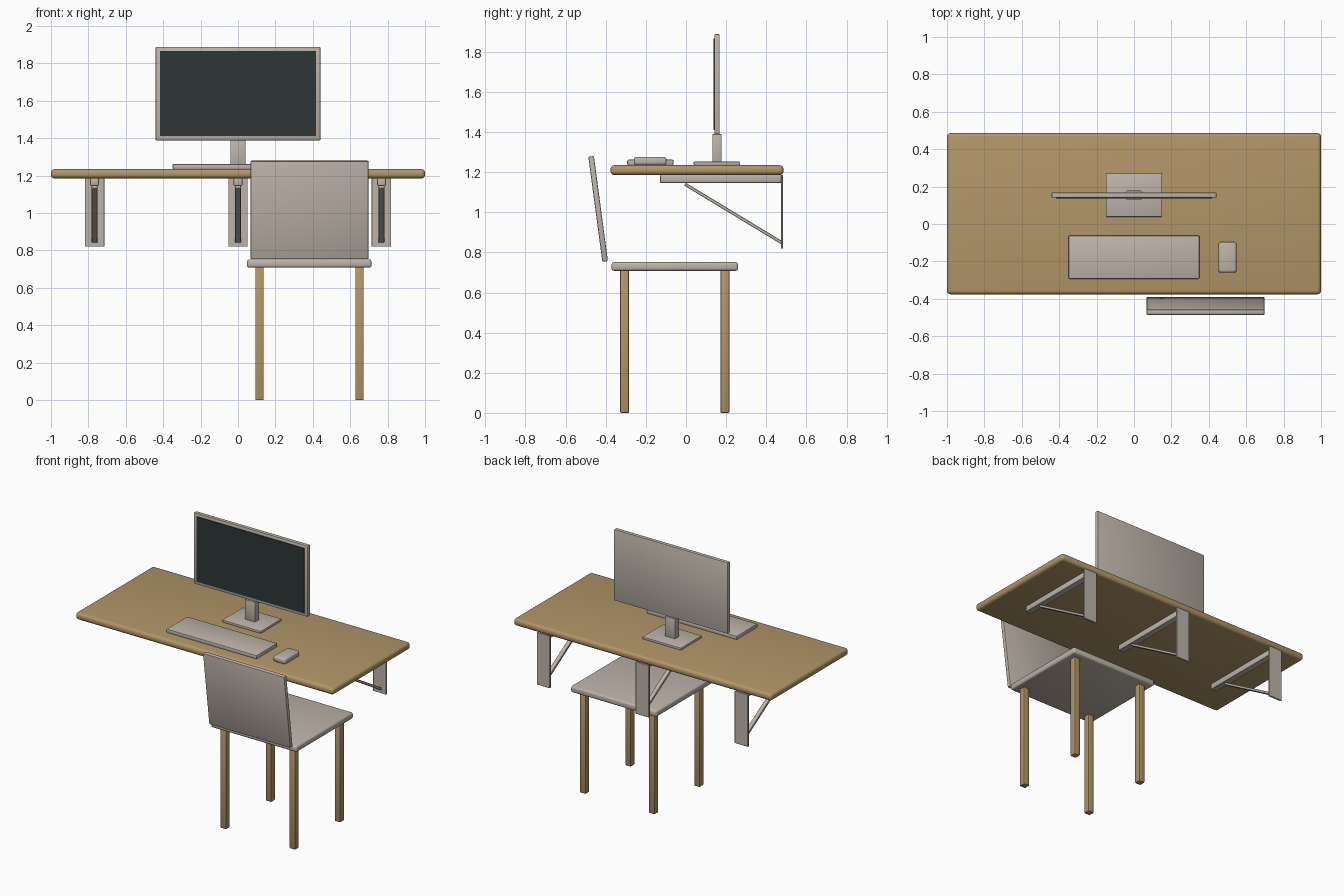
import bpy, bmesh, math
from mathutils import Matrix, Vector

if "Cube" in bpy.data.objects:
    bpy.data.objects.remove(bpy.data.objects["Cube"])


def material(name, rgb):
    m = bpy.data.materials.new(name)
    m.diffuse_color = (*rgb, 1)
    m.use_nodes = True
    m.node_tree.nodes["Principled BSDF"].inputs["Base Color"].default_value = m.diffuse_color
    return m


WOOD = material("wood", (0.445, 0.305, 0.141))
GREY = material("warm grey", (0.515, 0.456, 0.402))
DARK = material("dark screen", (0.026, 0.037, 0.036))


def box(name, xs, ys, zs, mat, bevel=0.0, segments=2, tilt=0.0):
    """Box between the given limits, rounded, then tilted about x at its centre."""
    size = Vector((xs[1] - xs[0], ys[1] - ys[0], zs[1] - zs[0]))
    centre = Vector((sum(xs) / 2, sum(ys) / 2, sum(zs) / 2))
    bm = bmesh.new()
    bmesh.ops.create_cube(bm, size=1)
    bmesh.ops.scale(bm, vec=size, verts=bm.verts)
    if bevel:
        bmesh.ops.bevel(bm, geom=bm.edges[:], offset=bevel, segments=segments,
                        profile=0.5, affect='EDGES')
    bmesh.ops.transform(bm, matrix=Matrix.Rotation(tilt, 4, 'X'), verts=bm.verts)
    me = bpy.data.meshes.new(name)
    bm.to_mesh(me)
    bm.free()
    me.materials.append(mat)
    ob = bpy.data.objects.new(name, me)
    ob.location = centre
    bpy.context.collection.objects.link(ob)
    bpy.ops.object.select_all(action='DESELECT')
    ob.select_set(True)
    bpy.context.view_layer.objects.active = ob
    bpy.ops.object.shade_smooth_by_angle(angle=math.radians(35))
    return ob


# Desk top
box("desk_top", (-1, 1), (-0.376, 0.486), (1.185, 1.235), WOOD, 0.02, 4)

# Wall brackets: wall plate, arm under the desk and diagonal strut
lo, hi = Vector((0, -0.005, 1.140)), Vector((0, 0.478, 0.848))
mid, length = (lo + hi) / 2, (hi - lo).length
angle = math.atan2(hi.z - lo.z, hi.y - lo.y)
for side, x in (("left", -0.767), ("middle", 0), ("right", 0.767)):
    box(side + "_bracket_plate", (x - 0.052, x + 0.052), (0.473, 0.484),
        (0.82, 1.186), GREY, 0.002, 1)
    box(side + "_bracket_arm", (x - 0.023, x + 0.023), (-0.129, 0.476),
        (1.146, 1.186), GREY, 0.004)
    box(side + "_bracket_strut", (x - 0.015, x + 0.015),
        (mid.y - length / 2, mid.y + length / 2),
        (mid.z - 0.008, mid.z + 0.008), GREY, 0.002, 1, angle)

# Monitor
box("monitor_base", (-0.15, 0.15), (0.038, 0.27), (1.235, 1.252), GREY, 0.004)
box("monitor_neck", (-0.04, 0.04), (0.131, 0.178), (1.248, 1.39), GREY, 0.004)
box("monitor_case", (-0.441, 0.441), (0.141, 0.168), (1.389, 1.888), GREY, 0.005)
box("monitor_screen", (-0.417, 0.417), (0.136, 0.144), (1.411, 1.866), DARK)

# Keyboard and mouse
box("keyboard", (-0.35, 0.35), (-0.293, -0.062), (1.235, 1.262), GREY, 0.006)
box("mouse", (0.452, 0.548), (-0.26, -0.097), (1.235, 1.276), GREY, 0.013, 3)

# Chair
box("chair_seat", (0.048, 0.714), (-0.371, 0.26), (0.708, 0.752), GREY, 0.013, 3)
box("chair_back", (0.067, 0.698), (-0.452, -0.424), (0.752, 1.281), GREY, 0.006, 2,
    math.radians(7.6))
for row, y in (("front", -0.306), ("rear", 0.194)):
    for side, x in (("left", 0.115), ("right", 0.65)):
        box(f"{row}_{side}_chair_leg", (x - 0.022, x + 0.022),
            (y - 0.022, y + 0.022), (0, 0.715), WOOD, 0.005)
